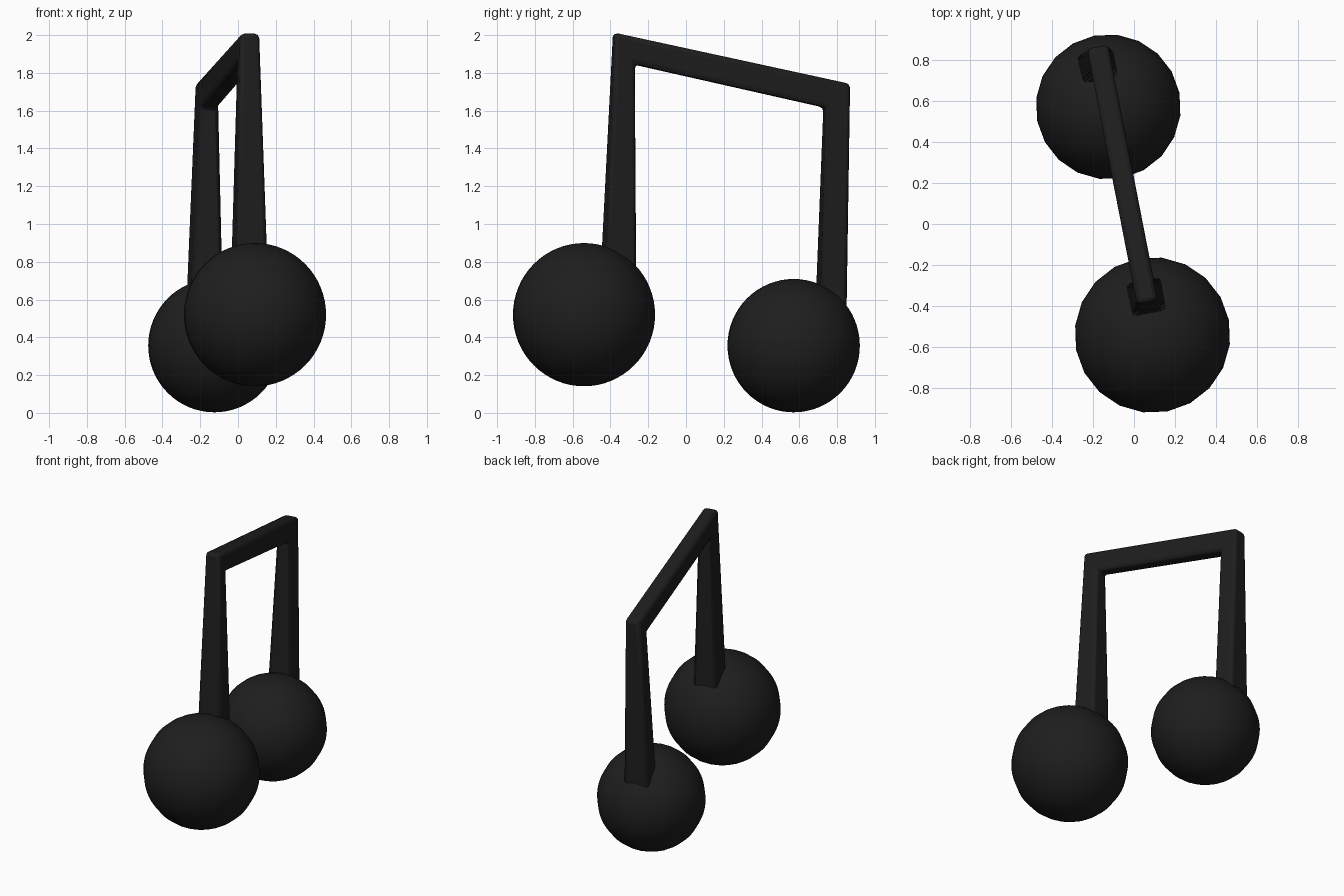
import bpy, bmesh, math
from mathutils import Vector

if "Cube" in bpy.data.objects:
    bpy.data.objects.remove(bpy.data.objects["Cube"])

black = bpy.data.materials.new("black")
black.diffuse_color = (0.013, 0.013, 0.013, 1)
black.use_nodes = True
black.node_tree.nodes["Principled BSDF"].inputs["Base Color"].default_value = black.diffuse_color
SLOPE = -0.195                      # sideways drift of the frame along y
YAW = math.atan(-SLOPE)


def finish(ob, angle):
    ob.data.materials.append(black)
    bpy.ops.object.select_all(action='DESELECT')
    ob.select_set(True)
    bpy.context.view_layer.objects.active = ob
    bpy.ops.object.shade_smooth_by_angle(angle=math.radians(angle))


# Round note heads
def note_head(name, centre, radius):
    bpy.ops.mesh.primitive_uv_sphere_add(segments=20, ring_count=32, radius=radius,
                                         location=centre, rotation=(0, 0, YAW))
    ob = bpy.context.object
    ob.name = name
    finish(ob, 60)


note_head("front_note_head", (0.09, -0.54, 0.52), 0.379)
note_head("back_note_head", (-0.125, 0.57, 0.356), 0.353)

# Stems and beam: one mitred rectangular frame, tapering to the top
# (outer y, outer z, inner y, inner z, width, x offset)
stations = [(-0.446, 0.60, -0.276, 0.60, 0.18, 0.0),
            (-0.381, 2.012, -0.277, 1.845, 0.104, 0.0),
            (0.863, 1.742, 0.733, 1.617, 0.104, 0.0),
            (0.834, 0.40, 0.693, 0.40, 0.188, -0.02)]
side = Vector((math.cos(YAW), math.sin(YAW), 0))
bm = bmesh.new()
rings = []
for oy, oz, iy, iz, w, dx in stations:
    ring = []
    for y, z, s in ((oy, oz, -1), (oy, oz, 1), (iy, iz, 1), (iy, iz, -1)):
        x = 0.055 + SLOPE * (y + 0.33) + dx
        ring.append(bm.verts.new(Vector((x, y, z)) + side * (s * w / 2)))
    rings.append(ring)
for a, b in zip(rings, rings[1:]):
    for i in range(4):
        j = (i + 1) % 4
        bm.faces.new((a[i], a[j], b[j], b[i]))
bm.faces.new(rings[0])
bm.faces.new(rings[-1])
bmesh.ops.recalc_face_normals(bm, faces=bm.faces)
mesh = bpy.data.meshes.new("stems_and_beam")
bm.to_mesh(mesh)
bm.free()
frame = bpy.data.objects.new("stems_and_beam", mesh)
bpy.context.collection.objects.link(frame)
finish(frame, 35)
bev = frame.modifiers.new("soft_edges", 'BEVEL')
bev.width = 0.022
bev.segments = 2
bev.limit_method = 'ANGLE'
